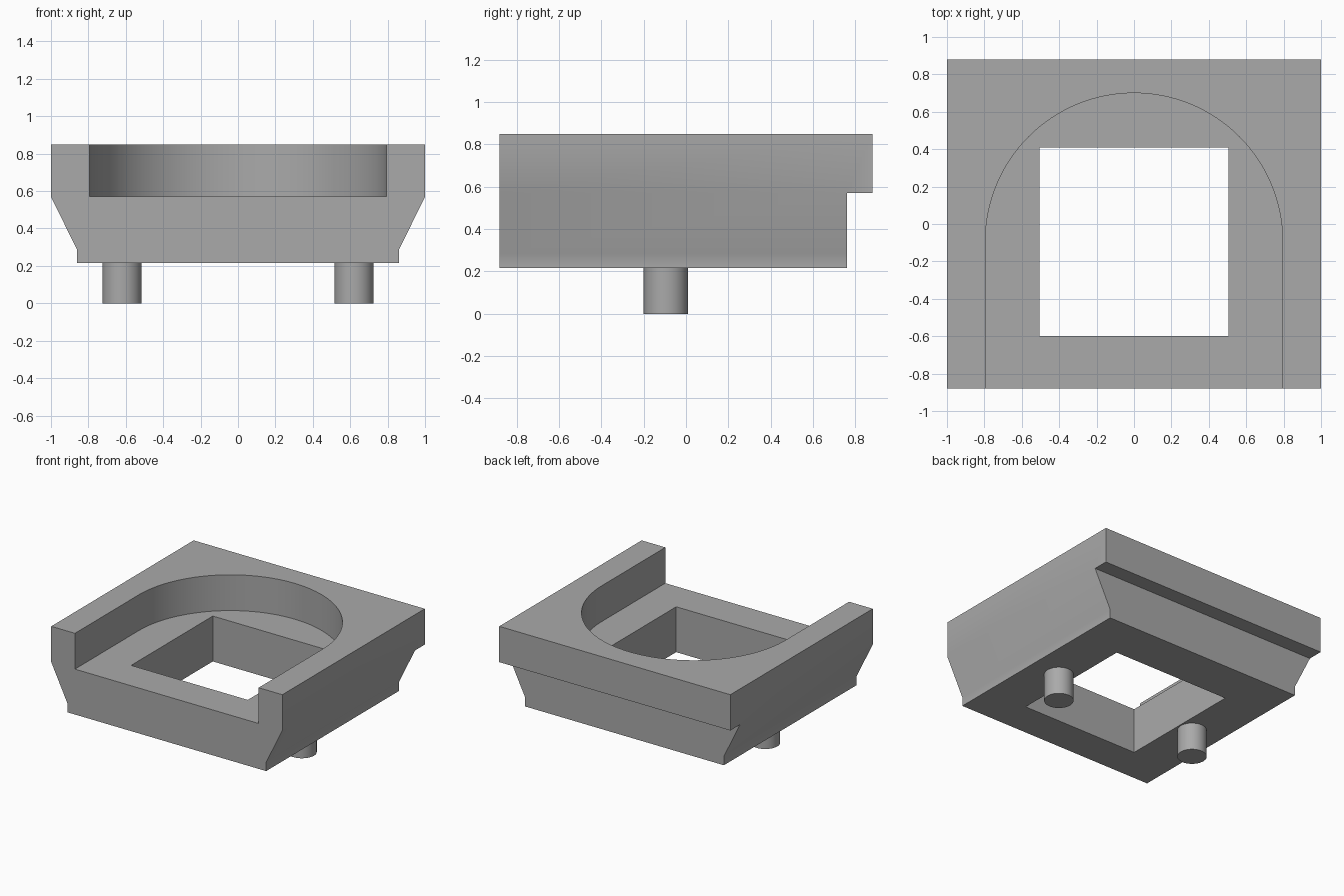
import bpy, bmesh, math
from mathutils import Vector

cube = bpy.data.objects.get("Cube")
if cube:
    bpy.data.objects.remove(cube, do_unlink=True)

grey = bpy.data.materials.new("plain grey")
grey.use_nodes = True
GREY = (0.4, 0.4, 0.4, 1)
grey.diffuse_color = GREY
grey.node_tree.nodes["Principled BSDF"].inputs["Base Color"].default_value = GREY


def prism(name, outline, depth):
    """Extrude a closed outline of 3D points along the depth vector."""
    bm = bmesh.new()
    face = bm.faces.new([bm.verts.new(p) for p in outline])
    extruded = bmesh.ops.extrude_face_region(bm, geom=[face], use_keep_orig=True)
    moved = [g for g in extruded["geom"] if isinstance(g, bmesh.types.BMVert)]
    bmesh.ops.translate(bm, verts=moved, vec=Vector(depth))
    bmesh.ops.recalc_face_normals(bm, faces=bm.faces)
    mesh = bpy.data.meshes.new(name)
    bm.to_mesh(mesh)
    bm.free()
    obj = bpy.data.objects.new(name, mesh)
    bpy.context.collection.objects.link(obj)
    mesh.materials.append(grey)
    return obj


def box_outline(x0, x1, y0, y1, z):
    return [(x0, y0, z), (x1, y0, z), (x1, y1, z), (x0, y1, z)]


def select(obj):
    bpy.ops.object.select_all(action="DESELECT")
    obj.select_set(True)
    bpy.context.view_layer.objects.active = obj


def cut(obj, cutter):
    cutter.hide_render = True
    mod = obj.modifiers.new("cut", "BOOLEAN")
    mod.operation, mod.solver, mod.object = "DIFFERENCE", "EXACT", cutter
    select(obj)
    bpy.ops.object.modifier_apply(modifier=mod.name)
    bpy.data.objects.remove(cutter, do_unlink=True)


def smooth(obj):
    select(obj)
    bpy.ops.object.shade_smooth_by_angle(angle=math.radians(30))


FLOOR, TOP, BASE = 0.57, 0.85, 0.215
FRONT, BACK = -0.88, 0.88
CENTRE_Y = -0.095

# Body: tapered cross-section running front to back
half = [(0.86, BASE), (0.86, 0.285), (1, FLOOR), (1, TOP)]
section = half + [(-x, z) for x, z in reversed(half)]
body = prism("body", [(x, FRONT, z) for x, z in section], (0, BACK - FRONT, 0))

# Step under the rear lip
cut(body, prism("rear_step", box_outline(-1.2, 1.2, 0.76, 1.2, 0), (0, 0, FLOOR)))

# Arched recess, open at the front
radius = 0.795
arch = [(radius * math.cos(math.pi * i / 64),
         CENTRE_Y + radius * math.sin(math.pi * i / 64), FLOOR) for i in range(65)]
arch += [(-radius, -1.2, FLOOR), (radius, -1.2, FLOOR)]
cut(body, prism("recess", arch, (0, 0, 0.5)))

# Square opening through the floor
side = 0.505
cut(body, prism("opening", box_outline(-side, side, CENTRE_Y - side, CENTRE_Y + side, 0),
                (0, 0, 1.2)))
smooth(body)

# Round pegs underneath
for label, x in (("left", 0.62), ("right", -0.62)):
    ring = [(x + 0.105 * math.cos(math.tau * i / 48),
             CENTRE_Y + 0.105 * math.sin(math.tau * i / 48), 0) for i in range(48)]
    smooth(prism(label + "_peg", ring, (0, 0, BASE + 0.01)))
